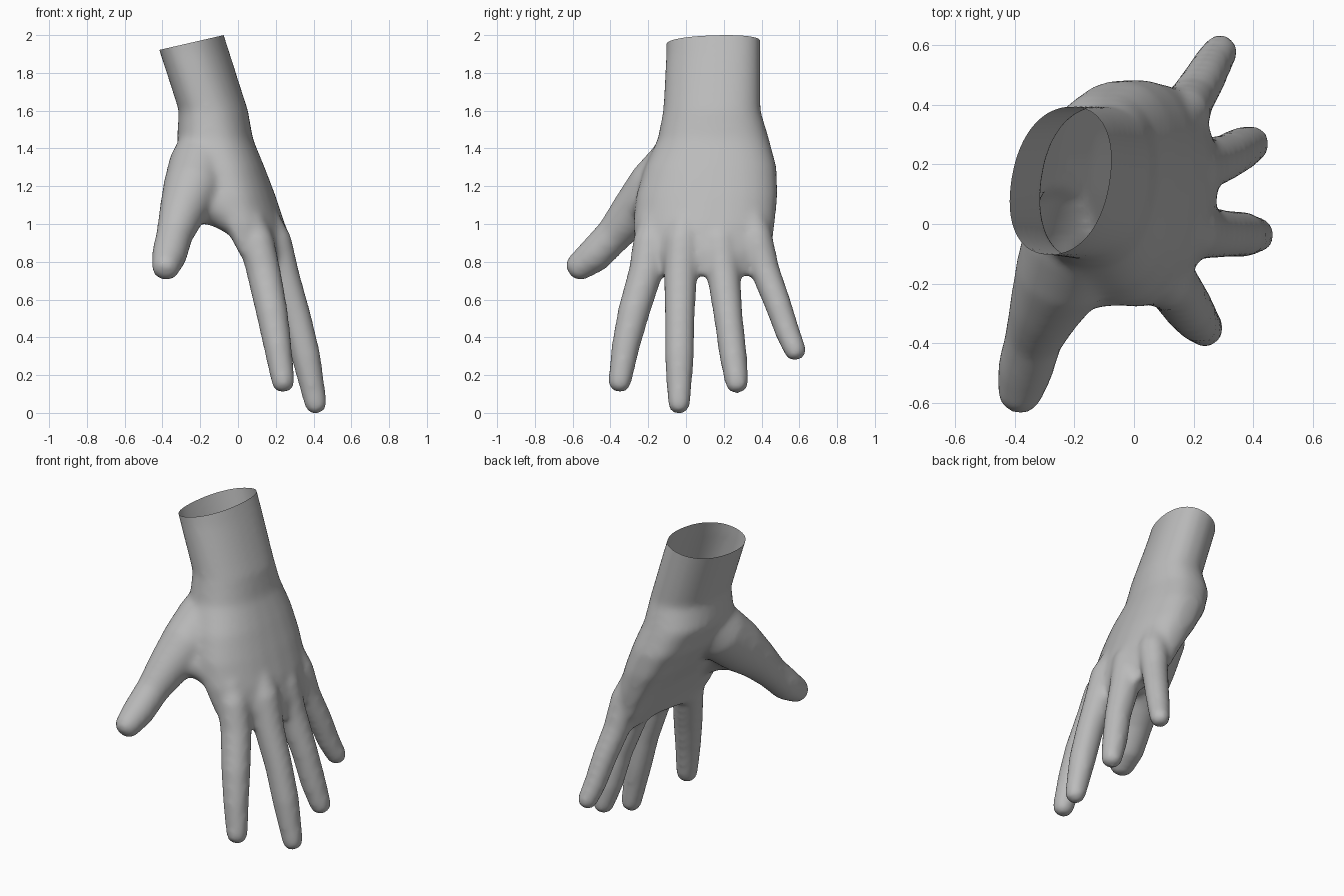
import bpy, bmesh, math
from mathutils import Vector

cube = bpy.data.objects.get("Cube")
if cube:
    bpy.data.objects.remove(cube, do_unlink=True)

SIDES = 28
ANGLES = [2 * math.pi * i / SIDES for i in range(SIDES)]
bm = bmesh.new()


def loft(rings):
    """Skin a list of point rings into a closed solid."""
    rows = [[bm.verts.new(p) for p in ring] for ring in rings]
    for a, b in zip(rows, rows[1:]):
        for i in range(SIDES):
            j = (i + 1) % SIDES
            bm.faces.new((a[i], a[j], b[j], b[i]))
    bm.faces.new(rows[0][::-1])
    bm.faces.new(rows[-1])


def power(v, e):
    return math.copysign(abs(v) ** e, v)


def slice_ring(z, cx, cy, hx, hy, shear, arch, e):
    """Horizontal rounded slice, sheared and cupped; lower e is squarer."""
    ring = []
    for a in ANGLES:
        t = power(math.sin(a), e)
        x = cx + hx * power(math.cos(a), e) + shear * t - arch * t * t
        ring.append((x, cy + hy * t, z))
    return ring


def digit(points):
    """Tapering round tube through (x, y, z, radius) with a blunt domed tip."""
    centres = [Vector(p[:3]) for p in points]
    radii = [p[3] + 0.008 for p in points]
    end = (centres[-1] - centres[-2]).normalized()
    tip, r = centres[-1], radii[-1]
    for along, size in ((0.5, 0.91), (0.85, 0.63), (0.98, 0.27)):
        centres.append(tip + end * r * along)
        radii.append(r * size)
    rings = []
    for i, c in enumerate(centres):
        t = centres[min(i + 1, len(centres) - 1)] - centres[max(i - 1, 0)]
        u = t.cross(Vector((1, 0.7, 0))).normalized()
        v = t.cross(u).normalized()
        rings.append([c + radii[i] * (u * math.cos(a) + v * math.sin(a)) for a in ANGLES])
    loft(rings)


# Wrist and palm: z, centre x, centre y, half depth, half width, shear, arch, e
loft([slice_ring(*s) for s in (
    (2.15, -.305, .145, .175, .25, .04, 0, .9),
    (1.91, -.23, .145, .178, .25, .04, 0, .9),
    (1.6, -.13, .137, .18, .258, .03, 0, .9),
    (1.45, -.122, .145, .2, .295, .02, 0, .85),
    (1.3, -.055, .13, .195, .35, .02, .02, .8),
    (1.15, .025, .11, .172, .375, .03, .05, .75),
    (1.0, .105, .095, .142, .375, .035, .07, .72),
    (.85, .17, .09, .11, .36, .035, .085, .72),
    (.73, .205, .1, .07, .29, .03, .075, .75))])

# Index, middle, ring and little finger, each starting inside the palm
digit([(.02, -.12, 1.12, .07), (.1, -.19, .9, .085), (.135, -.212, .75, .083),
       (.18, -.278, .53, .077), (.21, -.32, .35, .067), (.238, -.35, .17, .055)])
digit([(.08, .02, 1.12, .08), (.19, -.02, .9, .09), (.24, -.03, .72, .08),
       (.31, -.033, .5, .072), (.36, -.035, .3, .07), (.41, -.037, .055, .053)])
digit([(.08, .18, 1.12, .08), (.19, .18, .9, .09), (.24, .2, .72, .08),
       (.31, .225, .5, .069), (.355, .25, .3, .066), (.392, .268, .165, .055)])
digit([(.09, .32, 1.12, .07), (.165, .37, .92, .082), (.195, .42, .75, .07),
       (.235, .485, .58, .064), (.265, .54, .42, .058), (.288, .576, .335, .052)])

# Thumb with its fleshy base, and the web joining it to the palm
digit([(-.14, .08, 1.46, .14), (-.2, -.04, 1.3, .162), (-.242, -.165, 1.18, .15),
       (-.3, -.29, 1.05, .113), (-.335, -.38, .945, .09), (-.365, -.49, .83, .086),
       (-.38, -.555, .782, .071)])
digit([(-.25, -.19, 1.12, .1), (-.1, -.175, 1.085, .095), (.05, -.165, 1.0, .09)])

bmesh.ops.recalc_face_normals(bm, faces=bm.faces[:])
mesh = bpy.data.meshes.new("solids")
bm.to_mesh(mesh)
bm.free()
hand = bpy.data.objects.new("hand", mesh)
bpy.context.scene.collection.objects.link(hand)

# Fuse the solids into one skin and soften the joins
fuse = hand.modifiers.new("fuse", 'REMESH')
fuse.mode = 'VOXEL'
fuse.voxel_size = 0.017
soften = hand.modifiers.new("soften", 'SMOOTH')
soften.factor = 0.5
soften.iterations = 14
bpy.context.view_layer.update()
graph = bpy.context.evaluated_depsgraph_get()
skin = bpy.data.meshes.new_from_object(hand.evaluated_get(graph))
hand.modifiers.clear()
hand.data = skin
bpy.data.meshes.remove(mesh)
skin.name = "hand"

# Cut the wrist open along a tilted plane
bm = bmesh.new()
bm.from_mesh(skin)
bmesh.ops.bisect_plane(bm, geom=bm.verts[:] + bm.edges[:] + bm.faces[:],
                       plane_co=(-.075, 0, 2), plane_no=(-.23, 0, 1), clear_outer=True)
for f in bm.faces:
    f.smooth = True
bm.to_mesh(skin)
bm.free()

# Plain grey skin
grey = bpy.data.materials.new("mid grey")
grey.use_nodes = True
colour = (0.5, 0.5, 0.5, 1)
grey.diffuse_color = colour
grey.node_tree.nodes["Principled BSDF"].inputs["Base Color"].default_value = colour
skin.materials.clear()
skin.materials.append(grey)
